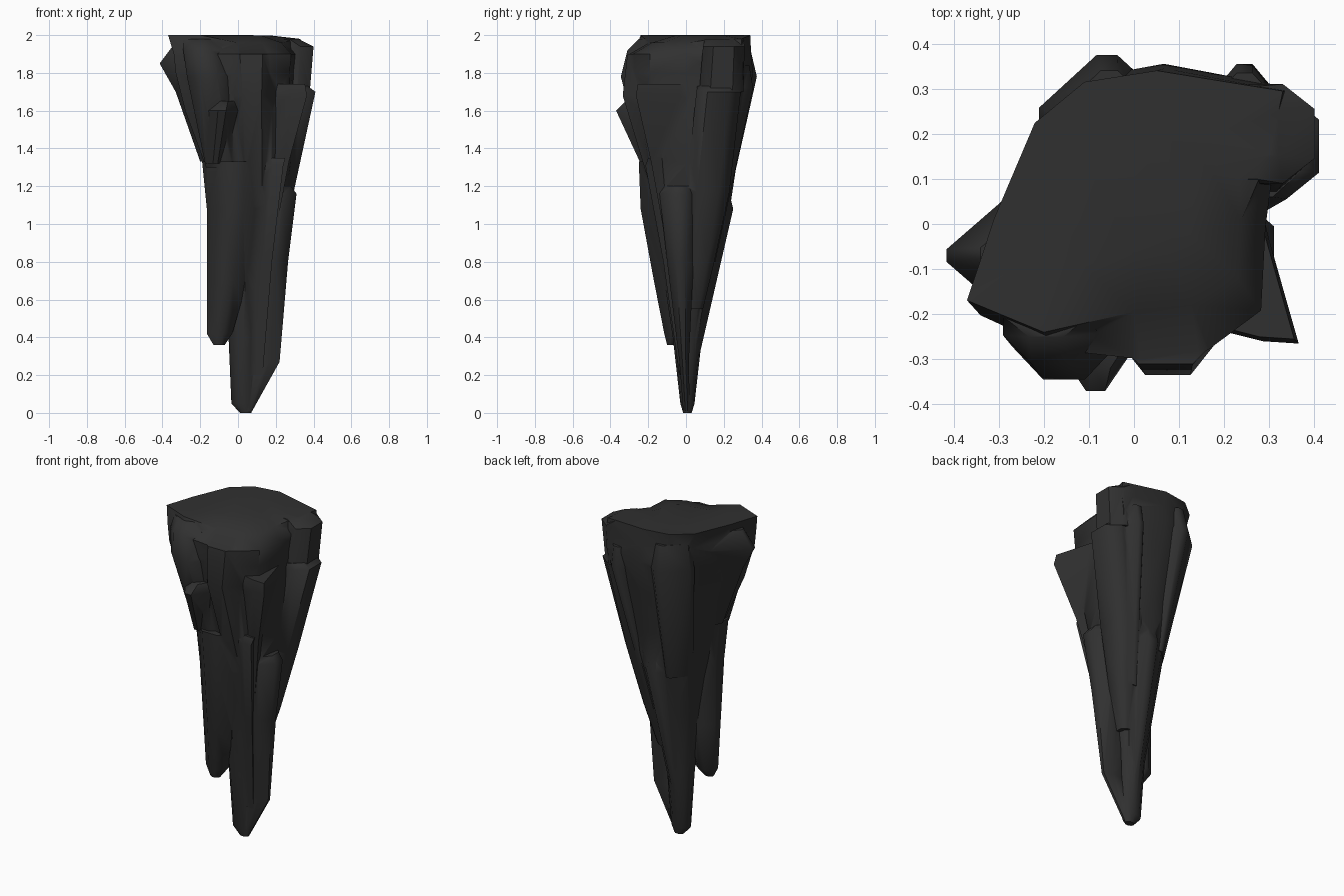
import bpy, bmesh, math

stone = bpy.data.materials.new("charcoal stone")
stone.diffuse_color = (0.03, 0.03, 0.03, 1)
parts = []


def loft(name, rings):
    """Skin a stack of closed rings (lists of xyz) and cap both ends."""
    bm = bmesh.new()
    rows = [[bm.verts.new(p) for p in ring] for ring in rings]
    n = len(rows[0])
    for a, b in zip(rows, rows[1:]):
        for i in range(n):
            j = (i + 1) % n
            bm.faces.new((a[i], a[j], b[j], b[i]))
    bm.faces.new(rows[0])
    bm.faces.new(rows[-1])
    bmesh.ops.triangulate(bm, faces=bm.faces)
    bmesh.ops.recalc_face_normals(bm, faces=bm.faces)
    mesh = bpy.data.meshes.new(name)
    bm.to_mesh(mesh)
    bm.free()
    mesh.materials.append(stone)
    obj = bpy.data.objects.new(name, mesh)
    bpy.context.collection.objects.link(obj)
    parts.append(obj)
    return obj


def fit(profile, z, x0, x1, y0, y1):
    """Stretch a profile into the given bounds at height z."""
    xs, ys = [p[0] for p in profile], [p[1] for p in profile]
    return [(x0 + (x - min(xs)) / (max(xs) - min(xs)) * (x1 - x0),
             y0 + (y - min(ys)) / (max(ys) - min(ys)) * (y1 - y0), z)
            for x, y in profile]


def shard(name, k, *rings):
    """Tapered sliver with a chamfered box section; k = corner sharpness."""
    prof = [(1, -k), (1, k), (k, 1), (-k, 1), (-1, k), (-1, -k), (-k, -1), (k, -1)]
    return loft(name, [fit(prof, *r) for r in rings])


# Main spike: round below, blending to the irregular top outline
TOP = [(0.28, 0.02), (0.30, 0.16), (0.33, 0.30), (0.05, 0.345), (-0.11, 0.32),
       (-0.22, 0.23), (-0.31, 0.02), (-0.37, -0.16), (-0.20, -0.23),
       (0.0, -0.25), (0.15, -0.23), (0.27, -0.15)]
BOUNDS = [
    (0.0, 0.01, 0.07, -0.015, 0.03),
    (0.05, -0.035, 0.09, -0.03, 0.045),
    (0.40, -0.05, 0.11, -0.07, 0.085),
    (0.80, -0.10, 0.18, -0.13, 0.165),
    (1.10, -0.14, 0.25, -0.19, 0.235),
    (1.33, -0.18, 0.28, -0.22, 0.27),
    (1.60, -0.28, 0.31, -0.27, 0.32),
    (1.80, -0.33, 0.33, -0.30, 0.355),
    (1.90, -0.34, 0.34, -0.30, 0.345),
    (2.00, -0.37, 0.33, -0.26, 0.34)]
unit = fit(TOP, 0, -1, 1, -1, 1)
rings = []
for b in BOUNDS:
    t = min(1, max(0, (b[0] - 0.9) / 0.8))
    prof = []
    for i, (x, y, _) in enumerate(unit):
        a = i * math.tau / 12
        prof.append((x * t + math.cos(a) * (1 - t), y * t + math.sin(a) * (1 - t)))
    rings.append(fit(prof, *b))
# Crown rounds off toward the front right
rings[-1] = [(x * 0.85, y * 0.75, 1.96) if x > -0.05 and y < 0.1
             else (x, y, 1.98 if x > 0.25 else 2.0) for x, y, z in rings[-1]]
crown = [(x * 0.55, y * 0.55 + 0.04, 1.997) for x, y, z in rings[-1]]
spike = loft("rock_spike", rings + [crown])

# Left side: hanging leg and horn
shard("left_leg", 0.3, (0.36, -0.13, -0.07, -0.10, -0.06), (0.42, -0.165, -0.03, -0.115, -0.01),
      (0.70, -0.165, 0.05, -0.17, 0.02), (1.08, -0.165, 0.13, -0.24, 0.05),
      (1.33, -0.19, 0.15, -0.25, 0.05))
shard("left_horn", 0.08, (1.33, -0.20, 0.02, -0.19, 0.06), (1.70, -0.33, 0.0, -0.24, 0.09),
      (1.85, -0.415, 0.0, -0.25, 0.11), (1.95, -0.34, 0.0, -0.22, 0.09))

# Front slivers
shard("front_left_sliver", 0.4, (1.30, -0.17, 0.03, -0.22, -0.08), (1.78, -0.27, -0.04, -0.345, -0.10),
      (1.92, -0.29, -0.08, -0.31, -0.10), (1.98, -0.29, -0.10, -0.25, -0.10))
shard("front_tooth", 0.25, (1.32, -0.17, -0.07, -0.24, -0.1), (1.60, -0.17, 0.0, -0.37, -0.12),
      (1.65, -0.14, 0.0, -0.32, -0.10))
shard("front_wedge", 0.4, (1.20, -0.02, 0.19, -0.19, -0.02), (1.68, -0.05, 0.20, -0.335, -0.02),
      (1.90, -0.08, 0.22, -0.31, -0.02))
# Right corner sliver with one sharp outer corner, and the ledge below it
CORNER = [(1, -1), (0.5, 0.35), (0.3, 1), (-1, 1), (-1, -0.7), (0.4, -0.97)]
loft("front_right_sliver", [fit(CORNER, *r) for r in (
    (0.75, 0.06, 0.16, -0.08, 0.03), (1.33, 0.08, 0.27, -0.185, 0.07),
    (1.68, 0.10, 0.365, -0.265, 0.08), (1.74, 0.10, 0.355, -0.255, 0.08))])
loft("front_ledge", [fit(CORNER, *r) for r in (
    (0.20, 0.03, 0.13, -0.035, 0.0), (0.80, 0.03, 0.18, -0.12, 0.02),
    (1.31, 0.05, 0.24, -0.215, 0.05), (1.35, 0.05, 0.25, -0.20, 0.05))])

# Right side: low fin, long sliver and upper block
shard("right_fin", 0.35, (0.01, 0.04, 0.075, -0.015, 0.02), (0.27, 0.05, 0.22, -0.035, 0.015),
      (0.80, 0.08, 0.265, -0.10, 0.04), (1.16, 0.08, 0.31, -0.14, 0.06),
      (1.20, 0.08, 0.28, -0.13, 0.06))
shard("right_sliver", 0.5, (0.55, 0.04, 0.15, 0.0, 0.09), (0.80, 0.06, 0.215, 0.0, 0.15),
      (1.17, 0.08, 0.295, 0.0, 0.23),
      (1.70, 0.12, 0.41, 0.055, 0.29), (1.73, 0.12, 0.37, 0.06, 0.29))
shard("right_block", 0.5, (1.70, 0.12, 0.38, 0.07, 0.305), (1.94, 0.12, 0.40, 0.09, 0.31),
      (1.98, 0.12, 0.32, 0.10, 0.305))

# Back ribs
shard("back_left_rib", 0.15, (1.05, -0.11, 0.06, 0.0, 0.21), (1.78, -0.21, 0.09, 0.10, 0.375),
      (1.93, -0.18, 0.07, 0.10, 0.34))
shard("back_right_rib", 0.15, (0.80, 0.05, 0.20, 0.0, 0.155), (1.72, 0.13, 0.36, 0.08, 0.355),
      (1.84, 0.13, 0.36, 0.08, 0.335))
shard("back_low_rib", 0.3, (0.30, -0.01, 0.08, 0.0, 0.07), (1.08, -0.04, 0.17, 0.03, 0.25),
      (1.14, -0.02, 0.15, 0.03, 0.235))

# Fuse every sliver into one solid rock
bpy.context.view_layer.objects.active = spike
spike.select_set(True)
for part in parts[1:]:
    mod = spike.modifiers.new("fuse", 'BOOLEAN')
    mod.operation, mod.solver, mod.object = 'UNION', 'EXACT', part
    bpy.ops.object.modifier_apply(modifier=mod.name)
    bpy.data.objects.remove(part)
bpy.ops.object.shade_smooth_by_angle(angle=math.radians(50))
